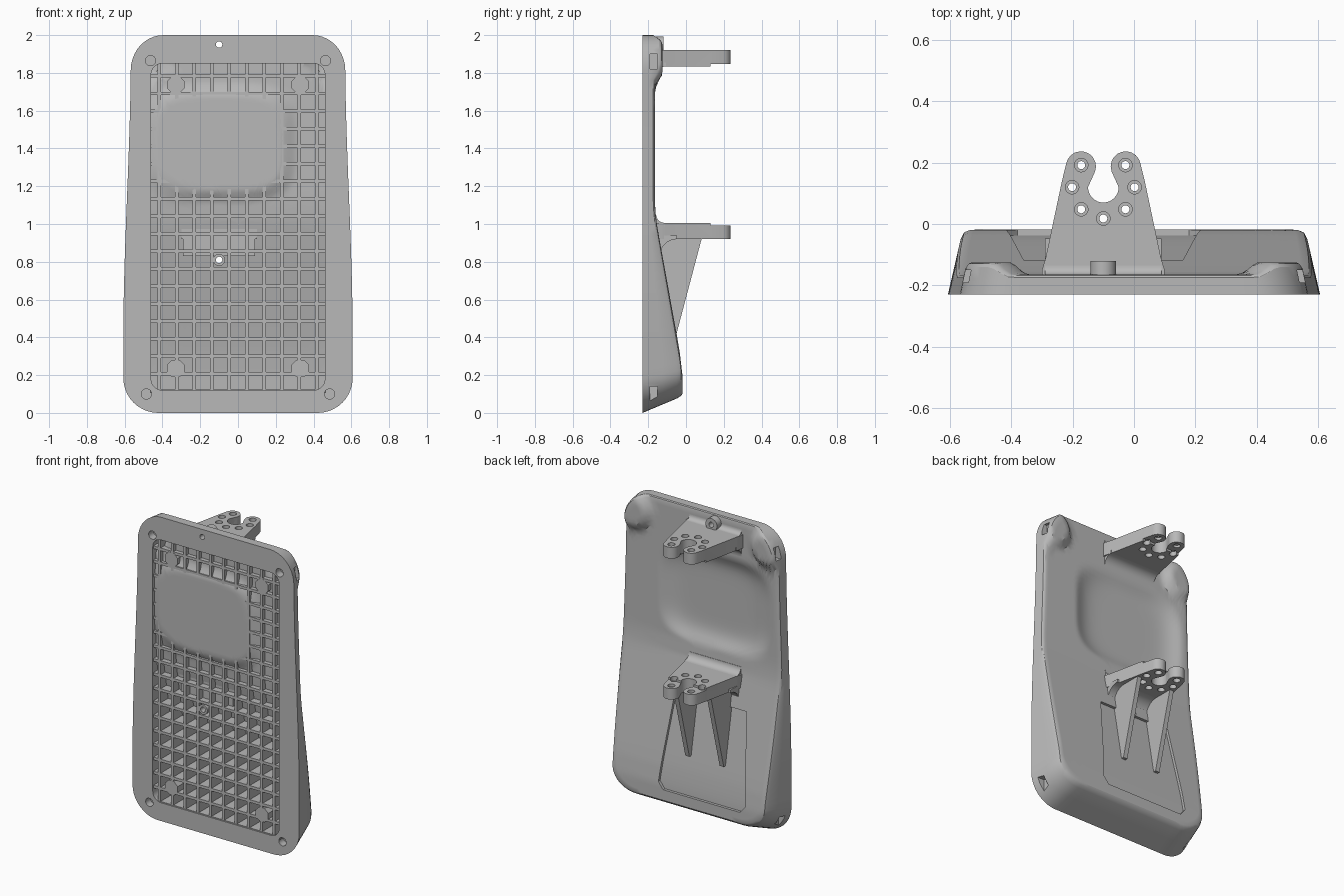
import bpy, bmesh, math
from mathutils import Vector

cube = bpy.data.objects.get("Cube")
if cube:
    bpy.data.objects.remove(cube)

grey = bpy.data.materials.new("plain_grey")
grey.use_nodes = True
grey.diffuse_color = (0.48, 0.48, 0.48, 1)
grey.node_tree.nodes["Principled BSDF"].inputs["Base Color"].default_value = grey.diffuse_color

FRONT, RIB_FRONT, MID = -0.23, -0.222, -0.1


def smooth(t):
    t = min(1, max(0, t))
    return t * t * (3 - 2 * t)


# ---------- helpers ----------
def loft(name, loops):
    """Skin equal-length closed loops in order and cap both ends."""
    bm = bmesh.new()
    rows = [[bm.verts.new(p) for p in loop] for loop in loops]
    n = len(rows[0])
    for a, b in zip(rows, rows[1:]):
        for i in range(n):
            j = (i + 1) % n
            bm.faces.new((a[i], a[j], b[j], b[i]))
    bm.faces.new(rows[0][::-1])
    bm.faces.new(rows[-1])
    bmesh.ops.recalc_face_normals(bm, faces=bm.faces)
    mesh = bpy.data.meshes.new(name)
    bm.to_mesh(mesh)
    bm.free()
    mesh.materials.append(grey)
    obj = bpy.data.objects.new(name, mesh)
    bpy.context.collection.objects.link(obj)
    return obj


def activate(objs):
    bpy.ops.object.select_all(action='DESELECT')
    for o in objs:
        o.select_set(True)
    bpy.context.view_layer.objects.active = objs[0]


def join(objs, name):
    activate(objs)
    bpy.ops.object.join()
    objs[0].name = name
    return objs[0]


def cut(obj, cutter):
    mod = obj.modifiers.new("cut", 'BOOLEAN')
    mod.operation, mod.solver, mod.object = 'DIFFERENCE', 'EXACT', cutter
    activate([obj])
    bpy.ops.object.modifier_apply(modifier=mod.name)


def discard(obj):
    bpy.data.objects.remove(obj)


def soften(obj, angle=30):
    activate([obj])
    bpy.ops.object.shade_smooth_by_angle(angle=math.radians(angle))


def lathe(name, centre, axis, profile, sides=24):
    """Stack rings given as (radius, position) along the y or z axis."""
    loops = []
    for r, d in profile:
        ring = []
        for i in range(sides):
            a = math.tau * (i + 0.5) / sides
            u, v = centre[0] + r * math.cos(a), centre[1] + r * math.sin(a)
            ring.append((u, d, v) if axis == 'y' else (u, v, d))
        loops.append(ring)
    return loft(name, loops)


def peg(name, x, z, r, y0, y1, sides=24):
    return lathe(name, (x, z), 'y', [(r, y0), (r, y1)], sides)


def side_prism(name, profile, x0, x1):
    return loft(name, [[(x, y, z) for y, z in profile] for x in (x0, x1)])


def box(name, x0, x1, y0, y1, z0, z1):
    return side_prism(name, [(y0, z0), (y1, z0), (y1, z1), (y0, z1)], x0, x1)


# ---------- back surface of the shell ----------
SLOPE = [(0, -0.017), (0.2, -0.019), (0.32, -0.033), (0.42, -0.05),
         (0.9, -0.137), (1.02, -0.158), (1.12, -0.165), (3, -0.165)]


def back(x, z):
    for (z0, y0), (z1, y1) in zip(SLOPE, SLOPE[1:]):
        if z <= z1:
            y = y0 + (y1 - y0) * max(0, z - z0) / (z1 - z0)
            break
    # shallow dish
    y -= 0.042 * smooth(1 - ((x - MID) / 0.42) ** 4 - ((z - 1.43) / 0.32) ** 4)
    # raised upper corners
    d = math.hypot(abs(x) - 0.49, z - 1.88)
    return y + 0.04 * smooth((0.145 - d) / 0.06)


def floor(x, z):
    return max(RIB_FRONT - 0.001, back(x, z) - 0.03)


def rounded(w, z0, z1, r, arc=10):
    """Rounded rectangle with a fixed point count, as (x, z)."""
    pts = []
    corners = [(w - r, z1 - r), (r - w, z1 - r), (r - w, z0 + r), (w - r, z0 + r)]
    for k, (cx, cz) in enumerate(corners):
        for i in range(arc + 1):
            a = math.pi / 2 * (k + i / arc)
            pts.append((cx + r * math.cos(a), cz + r * math.sin(a)))
        a = math.pi / 2 * (k + 1)
        nx, nz = corners[(k + 1) % 4]
        end = (nx + r * math.cos(a), nz + r * math.sin(a))
        steps = 16 if k % 2 == 0 else 32
        for i in range(1, steps):
            pts.append(tuple(Vector(pts[-1 if i == 1 else -i]).lerp(Vector(end), i / steps)))
    return pts


# ---------- shell: cavity floor, rim, sides, back ----------
outer = [(x * (1 - 0.065 * smooth((z - 0.4) / 1.5)), z) for x, z in rounded(0.607, 0, 2, 0.185)]
recess = rounded(0.46, 0.12, 1.85, 0.06)


def shrink(pts, t):
    return [(x * t, 1 + (z - 1) * t) for x, z in pts]


def drafted(share, inset):
    ring = []
    for x, z in outer:
        h = (back(x, z) - FRONT) * share
        low = min(1, max(0, 1 - z / 0.35))
        zz = z + 0.42 * h * low
        ring.append((x * (1 - 0.38 * h - inset), FRONT + h, 1 + (zz - 1) * (1 - inset * 0.5)))
    return ring


RINGS = 36
loops = [[(x, floor(x, z), z) for x, z in shrink(recess, i / RINGS)] for i in range(1, RINGS + 1)]
loops.append([(x, FRONT, z) for x, z in recess])
loops.append([(x, FRONT, z) for x, z in outer])
loops += [drafted(0.5, 0), drafted(0.86, 0), drafted(0.96, 0.01)]
rim = [(x, z) for x, y, z in drafted(1, 0.03)]
for i in range(RINGS, 0, -1):
    loops.append([(x, back(x, z), z) for x, z in shrink(rim, i / RINGS)])
shell = loft("shell", loops)

# blind corner holes, through holes and side slots
cutters = []
for s in (-1, 1):
    cutters += [peg("hole", s * 0.463, 1.865, 0.027, -0.3, -0.18),
                peg("hole", s * 0.485, 0.1, 0.027, -0.3, -0.18)]
    for x, z in ((0.52, 1.86), (0.54, 0.1)):
        cutters.append(box("slot", s * x, s * 0.7, -0.19, -0.15, z - 0.04, z + 0.04))
through = join([peg("hole", MID, z, 0.017, -0.4, 0.0) for z in (0.81, 1.95)], "through_holes")
side_cutters = join(cutters, "side_cutters")

# sunken panel on the lower back
panel = []
for i in range(15):
    z = 0.17 + 0.62 * i / 14
    w = 0.32 - 0.06 * i / 14 - (0.04 if i == 0 else 0)
    y = back(MID, z) - 0.018
    panel.append([(MID - w, y, z), (MID + w, y, z), (MID + w, y + 0.2, z), (MID - w, y + 0.2, z)])
panel = loft("panel_cutter", panel)
for c in (side_cutters, panel, through):
    cut(shell, c)
discard(side_cutters)
discard(panel)
soften(shell)

# ---------- lattice of ribs in the cavity ----------
PITCH, HALF = 0.0927, 0.009


def rib_depth(x, z):
    return max(-0.215, back(x, z) - 0.025)


def rib(fixed, start, end, upright):
    sections = []
    for i in range(41):
        v = start + (end - start) * i / 40
        y = rib_depth(fixed, v) if upright else rib_depth(v, fixed)
        ring = [(fixed - HALF, RIB_FRONT), (fixed + HALF, RIB_FRONT), (fixed + HALF, y), (fixed - HALF, y)]
        sections.append([(f, d, v) if upright else (v, d, f) for f, d in ring])
    return loft("rib", sections)


ribs = [rib((k + 0.5) * PITCH, 0.115, 1.855, True) for k in range(-5, 5)]
ribs += [rib(0.81 + (k + 0.5) * PITCH, -0.465, 0.465, False) for k in range(-8, 11)]
join(ribs, "rib_lattice")

for s in (-1, 1):
    for z in (0.235, 1.737):
        peg("lattice_pad", s * 0.33, z, 0.05, RIB_FRONT - 0.001, rib_depth(s * 0.33, z), 8)

tube = peg("screw_tube", MID, 0.81, 0.032, RIB_FRONT, rib_depth(MID, 0.81))
boss = peg("top_boss", MID, 1.95, 0.042, -0.19, -0.12)
for o in (tube, boss):
    cut(o, through)
    soften(o)

# ---------- forked brackets ----------
half = [(0.2, -0.18), (0.2, -0.15), (0.188, -0.11), (0.135, 0.14)]
half += [(0.073 + 0.049 * math.cos(a), 0.188 + 0.049 * math.sin(a))
         for a in (math.radians(10 + 19 * i) for i in range(11))]
half += [(0.05 * math.cos(a), 0.12 - 0.05 * math.sin(a))
         for a in (math.pi / 2 * i / 8 for i in range(9))]
fork = [(MID + x, y) for x, y in half] + [(MID - x, y) for x, y in half[-2::-1]]


def fillet(name, z, direction, r, wall):
    """Concave blend between the bracket face at z and the shell."""
    pts = [(-0.18, z - 0.02 * direction), (wall + r, z - 0.02 * direction)]
    for i in range(9):
        a = math.pi / 2 * i / 8
        pts.append((wall + r * (1 - math.sin(a)), z + direction * r * (1 - math.cos(a))))
    pts.append((-0.18, z + direction * r))
    obj = side_prism(name, pts, MID - 0.19, MID + 0.19)
    cut(obj, through)
    soften(obj)


def bracket(name, z0, z1, step):
    obj = loft(name, [[(x, y, z) for x, y in fork] for z in (z0, z1)])
    holes = []
    for i in range(7):
        a = math.radians(45 - 45 * i)
        if i == 6:
            a = math.radians(135)
        holes.append(lathe("hole", (MID + 0.102 * math.cos(a), 0.12 + 0.102 * math.sin(a)), 'z',
                           [(0.022, z0 - 0.05), (0.022, z0 + 0.03), (0.013, z0 + 0.03),
                            (0.013, z1 - 0.03), (0.022, z1 - 0.03), (0.022, z1 + 0.05)]))
    holes = join(holes, "bolt_holes")
    notch = box("notch", -0.5, 0.5, 0.13, 0.5, step - 0.014, step + 0.014)
    for c in (holes, notch):
        cut(obj, c)
        discard(c)
    soften(obj)


bracket("lower_bracket", 0.92, 1.006, 1.006)
bracket("upper_bracket", 1.834, 1.922, 1.834)
fillet("lower_bracket_under_blend", 0.92, -1, 0.09, -0.138)
fillet("lower_bracket_top_blend", 1.006, 1, 0.045, -0.158)
fillet("upper_bracket_under_blend", 1.834, -1, 0.06, -0.165)
fillet("upper_bracket_top_blend", 1.922, 1, 0.03, -0.165)
discard(through)

# triangular gussets under the lower bracket
for name, x in (("right_gusset", MID - 0.125), ("left_gusset", MID + 0.125)):
    side_prism(name, [(-0.16, 0.93), (0.085, 0.93), (-0.05, 0.42), (-0.075, 0.42)], x - 0.015, x + 0.015)
